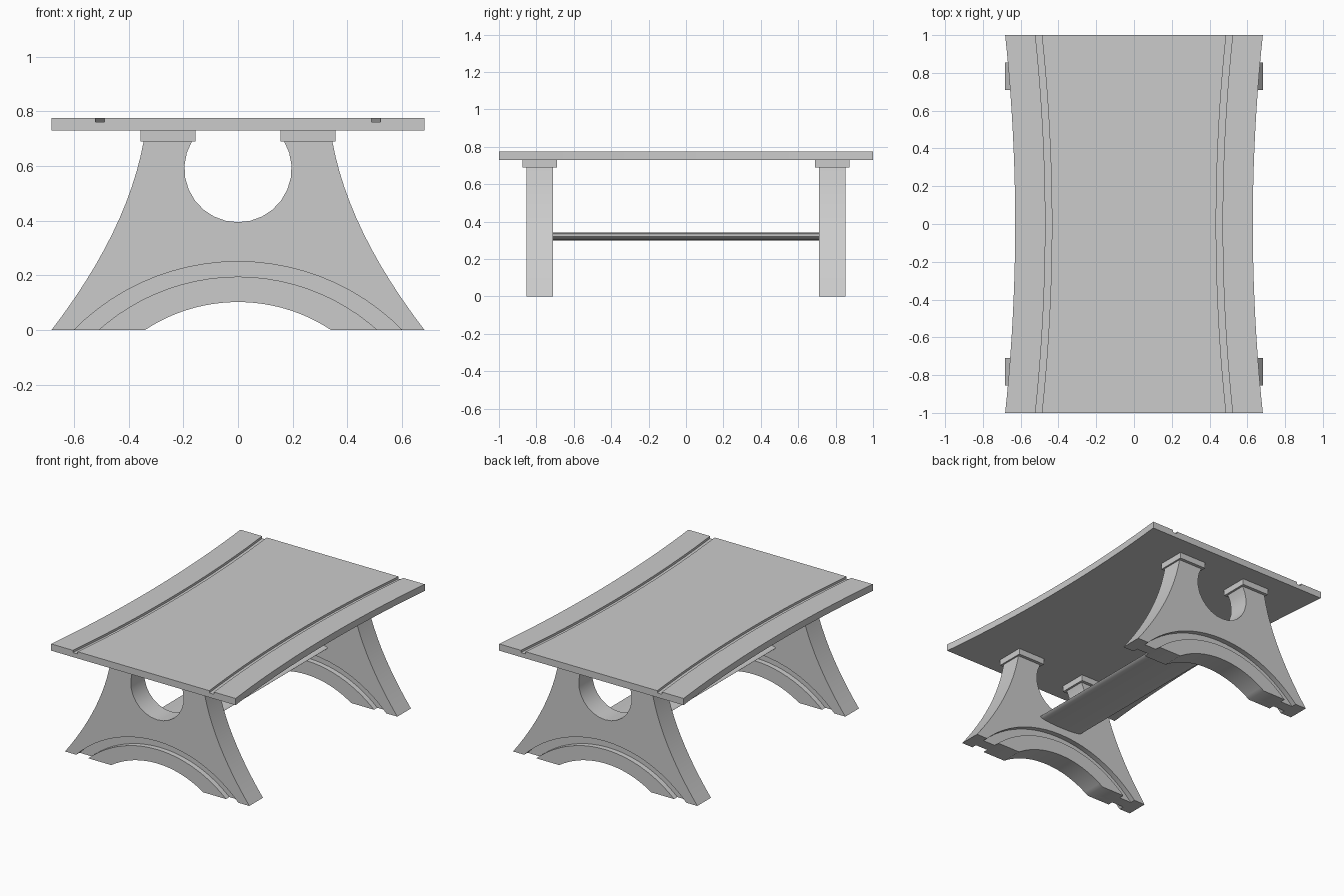
import bpy, bmesh, math

if "Cube" in bpy.data.objects:
    bpy.data.objects.remove(bpy.data.objects["Cube"], do_unlink=True)

grey = bpy.data.materials.new("light_grey")
grey.use_nodes = True
grey.diffuse_color = (0.6, 0.6, 0.6, 1)
grey.node_tree.nodes["Principled BSDF"].inputs["Base Color"].default_value = (0.6, 0.6, 0.6, 1)


def loft(name, sections):
    """Skin a row of matching closed outlines and cap both ends."""
    bm = bmesh.new()
    rings = [[bm.verts.new(p) for p in s] for s in sections]
    n = len(rings[0])
    for a, b in zip(rings, rings[1:]):
        for i in range(n):
            j = (i + 1) % n
            bm.faces.new((a[i], a[j], b[j], b[i]))
    bm.faces.new(rings[0])
    bm.faces.new(rings[-1])
    bmesh.ops.recalc_face_normals(bm, faces=bm.faces)
    mesh = bpy.data.meshes.new(name)
    bm.to_mesh(mesh)
    bm.free()
    mesh.materials.append(grey)
    obj = bpy.data.objects.new(name, mesh)
    bpy.context.collection.objects.link(obj)
    return obj


def prism(name, outline, y0, y1):
    return loft(name, [[(x, y, z) for x, z in outline] for y in (y0, y1)])


def smooth(obj):
    bpy.ops.object.select_all(action="DESELECT")
    obj.select_set(True)
    bpy.context.view_layer.objects.active = obj
    bpy.ops.object.shade_smooth_by_angle(angle=math.radians(35))


def arch(half, peak, below=0.0, steps=24):
    """Circular arch from -half to +half, optionally carried on below the floor."""
    r = (half * half + peak * peak) / (2 * peak)
    c = peak - r
    a = math.acos((-below - c) / r)
    return [(r * math.sin(-a + 2 * a * i / steps), c + r * math.cos(-a + 2 * a * i / steps))
            for i in range(steps + 1)]


def mirrored(points):
    return [(-x, z) for x, z in reversed(points)]


# Tabletop with waisted sides and two curved grooves
TOP, BOTTOM, FLOOR = 0.775, 0.73, 0.76
sections = []
for i in range(21):
    y = -1 + i / 10
    inset = 0.053 * (1 - y * y)
    half = [(0.488, TOP), (0.488, FLOOR), (0.522, FLOOR), (0.522, TOP), (0.682, TOP), (0.682, BOTTOM)]
    half = [(x - inset, z) for x, z in half]
    sections.append([(x, y, z) for x, z in half + mirrored(half)])
smooth(loft("tabletop", sections))

# Outline of a trestle panel: flared side, round cut-out, arched foot
SHOULDER = 0.69
side = []
for i in range(13):
    t = i / 12
    side.append(((1 - t) ** 2 * 0.682 + 2 * t * (1 - t) * 0.405 + t * t * 0.345,
                 2 * t * (1 - t) * 0.36 + t * t * SHOULDER))
hole_z, hole_r = 0.59, 0.196
lip = math.asin((SHOULDER - hole_z) / hole_r)
sweep = math.pi + 2 * lip
hole = [(hole_r * math.cos(lip - sweep * i / 18), hole_z + hole_r * math.sin(lip - sweep * i / 18))
        for i in range(19)]
panel_outline = side + hole + mirrored(side) + arch(0.34, 0.102)

# Curved band cut into both faces of each panel
band = arch(0.6, 0.25, 0.05) + list(reversed(arch(0.51, 0.195, 0.05)))

PANEL_Y, THICK, GROOVE = 0.782, 0.144, 0.035
for end, sign in (("front", -1), ("back", 1)):
    y0, y1 = sign * PANEL_Y - THICK / 2, sign * PANEL_Y + THICK / 2
    panel = prism(end + "_leg_panel", panel_outline, y0, y1)
    for k, (a, b) in enumerate(((y0 - 0.05, y0 + GROOVE), (y1 - GROOVE, y1 + 0.05))):
        cutter = prism(f"{end}_groove_cutter_{k}", band, a, b)
        cutter.hide_render = True
        cutter.hide_set(True)
        mod = panel.modifiers.new("groove", "BOOLEAN")
        mod.operation = "DIFFERENCE"
        mod.solver = "EXACT"
        mod.object = cutter
    # Bake the cuts and drop the cutters
    graph = bpy.context.evaluated_depsgraph_get()
    baked = bpy.data.meshes.new_from_object(panel.evaluated_get(graph))
    cutters = [m.object for m in panel.modifiers]
    panel.modifiers.clear()
    panel.data = baked
    for c in cutters:
        bpy.data.objects.remove(c, do_unlink=True)
    smooth(panel)

    # Support blocks between panel and tabletop
    for label, s in (("left", 1), ("right", -1)):
        x0, x1 = s * 0.155, s * 0.356
        prism(f"{end}_{label}_block", [(x0, SHOULDER), (x1, SHOULDER), (x1, BOTTOM), (x0, BOTTOM)],
              sign * PANEL_Y - 0.093, sign * PANEL_Y + 0.093)

# Flattened oval stretcher joining the panels
oval = [(0.167 * math.cos(math.tau * i / 24), 0.32 + 0.021 * math.sin(math.tau * i / 24))
        for i in range(24)]
smooth(prism("stretcher", oval, -0.72, 0.72))
